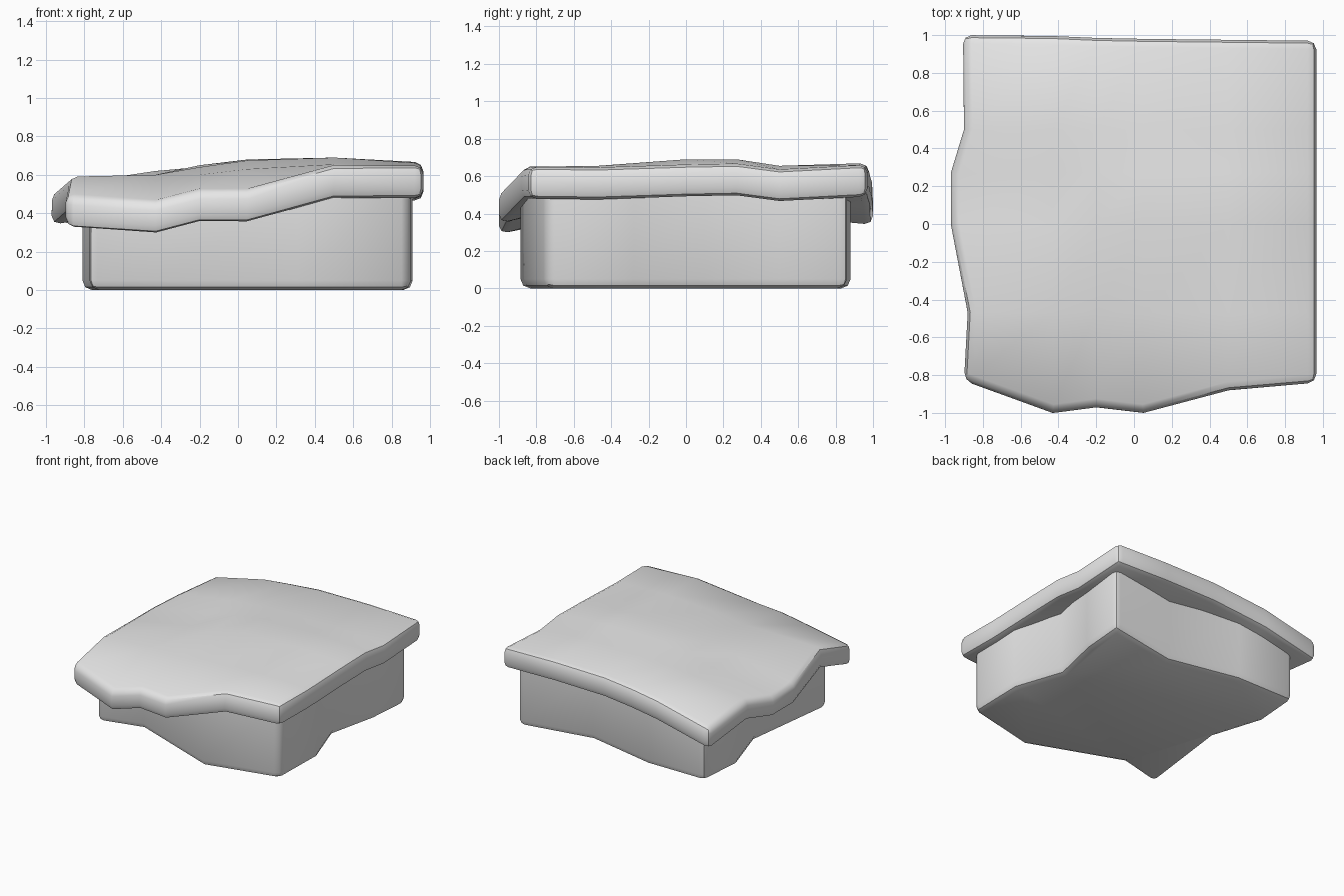
import bpy, bmesh, math

cube = bpy.data.objects.get("Cube")
if cube:
    bpy.data.objects.remove(cube, do_unlink=True)

# One plain grey stone colour
GREY = (0.8, 0.8, 0.8, 1.0)
stone = bpy.data.materials.new("plain_grey")
stone.use_nodes = True
stone.diffuse_color = GREY
stone.node_tree.nodes["Principled BSDF"].inputs["Base Color"].default_value = GREY


def finish(name, bm, edges, width):
    """Round the chosen edges and make a smooth-shaded object."""
    bmesh.ops.recalc_face_normals(bm, faces=bm.faces)
    bmesh.ops.bevel(bm, geom=list(edges), offset=width, segments=2,
                    profile=0.5, affect='EDGES', clamp_overlap=True)
    bmesh.ops.recalc_face_normals(bm, faces=bm.faces)
    mesh = bpy.data.meshes.new(name)
    bm.to_mesh(mesh)
    bm.free()
    obj = bpy.data.objects.new(name, mesh)
    bpy.context.collection.objects.link(obj)
    mesh.materials.append(stone)
    bpy.ops.object.select_all(action='DESELECT')
    obj.select_set(True)
    bpy.context.view_layer.objects.active = obj
    bpy.ops.object.shade_smooth_by_angle(angle=math.radians(40))
    return obj


# Base block: wavy outline extruded upwards, top hidden in the slab
outline = [(0.9, -0.75), (0.91, -0.28), (0.78, 0.1), (0.87, 0.5), (0.9, 0.87),
           (0.3, 0.76), (-0.27, 0.88), (-0.78, 0.88), (-0.81, 0.5),
           (-0.68, 0.09), (-0.78, -0.7), (-0.42, -0.61), (0.31, -0.885)]
corners = {outline[i] for i in (0, 4, 7, 10)}
bm = bmesh.new()
low = [bm.verts.new((x, y, 0)) for x, y in outline]
high = [bm.verts.new((x, y, 0.5 + 0.06 * x)) for x, y in outline]
bm.faces.new(low)
bm.faces.new(high)
rounded = []
for i, point in enumerate(outline):
    j = (i + 1) % len(outline)
    bm.faces.new((low[i], low[j], high[j], high[i]))
    rounded.append(bm.edges.get((low[i], low[j])))
    if point in corners:
        rounded.append(bm.edges.get((low[i], high[i])))
finish("base_block", bm, rounded, 0.05)

# Top slab: an uneven sheet of heights, rows running front to back
columns = [-0.89, -0.43, -0.2, 0.05, 0.5, 0.965]
rows = [-0.83, -0.47, 0.0, 0.27, 0.5, 0.98]
front_y = [-0.83, -1.0, -0.97, -1.0, -0.88, -0.84]
back_y = [1.0, 0.995, 0.985, 0.98, 0.975, 0.97]
left_x = [-0.9, -0.88, -0.97, -0.97, -0.9, -0.905]
heights = [(0.49, 0.46, 0.52, 0.52, 0.645, 0.65),
           (0.59, 0.60, 0.60, 0.63, 0.655, 0.645),
           (0.51, 0.60, 0.64, 0.675, 0.69, 0.66),
           (0.51, 0.60, 0.65, 0.68, 0.69, 0.665),
           (0.55, 0.62, 0.64, 0.655, 0.655, 0.635),
           (0.50, 0.61, 0.64, 0.665, 0.67, 0.66)]
THICK = 0.17
N = len(columns)
bm = bmesh.new()


def sheet(drop):
    grid = []
    for r, y in enumerate(rows):
        line = []
        for c, x in enumerate(columns):
            px = left_x[r] if c == 0 else x
            py = front_y[c] if r == 0 else back_y[c] if r == N - 1 else y
            line.append(bm.verts.new((px, py, heights[r][c] - drop)))
        grid.append(line)
    for r in range(N - 1):
        for c in range(N - 1):
            bm.faces.new((grid[r][c], grid[r][c + 1],
                          grid[r + 1][c + 1], grid[r + 1][c]))
    return grid


top, under = sheet(0), sheet(THICK)
last = N - 1
rim = ([(0, c) for c in range(last)] + [(r, last) for r in range(last)]
       + [(last, c) for c in range(last, 0, -1)]
       + [(r, 0) for r in range(last, 0, -1)])
rounded = []
for i, (r, c) in enumerate(rim):
    r2, c2 = rim[(i + 1) % len(rim)]
    a, b, d, e = top[r][c], top[r2][c2], under[r2][c2], under[r][c]
    bm.faces.new((a, b, d, e))
    rounded += [bm.edges.get((a, b)), bm.edges.get((e, d))]
    if r in (0, last) and c in (0, last):
        rounded.append(bm.edges.get((a, e)))
finish("top_slab", bm, rounded, 0.045)
